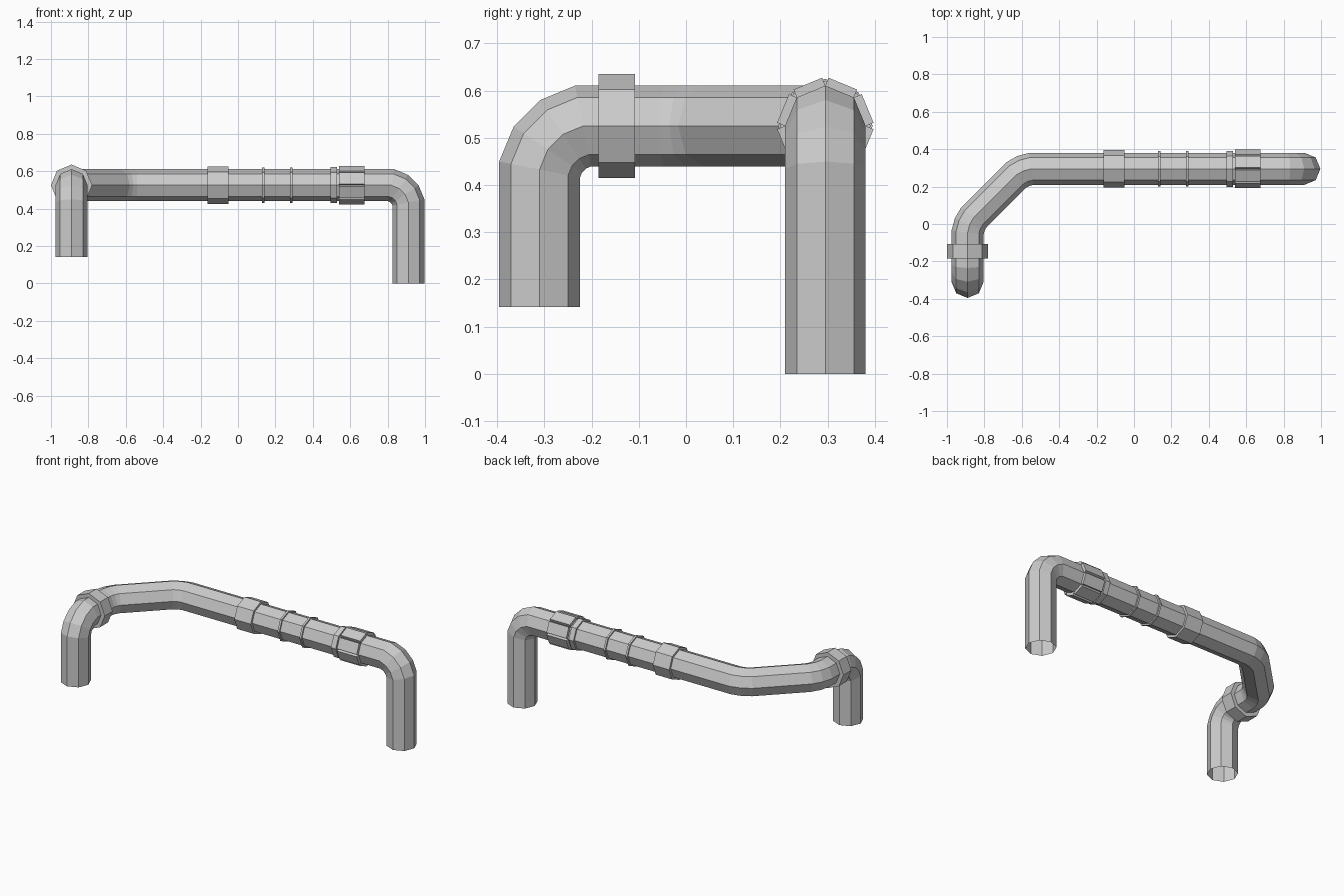
import bpy, bmesh, math
from mathutils import Vector

if "Cube" in bpy.data.objects:
    bpy.data.objects.remove(bpy.data.objects["Cube"])

R = 0.0855          # pipe radius (octagon, corners on the axes)
SIDES = 8
ZC, YB, XL, XR = 0.525, 0.295, -0.89, 0.911


def finish(name, bm):
    bmesh.ops.recalc_face_normals(bm, faces=bm.faces)
    me = bpy.data.meshes.new(name)
    bm.to_mesh(me)
    bm.free()
    ob = bpy.data.objects.new(name, me)
    bpy.context.collection.objects.link(ob)
    return ob


def bridge(bm, rings):
    for a, b in zip(rings, rings[1:]):
        for i in range(SIDES):
            j = (i + 1) % SIDES
            bm.faces.new((a[i], a[j], b[j], b[i]))


def fillet(prev, corner, nxt, rad, n):
    """n mitre points replacing a path corner with a faceted bend"""
    u, v = (prev - corner).normalized(), (nxt - corner).normalized()
    turn = math.pi - u.angle(v)
    c = corner + (u + v).normalized() * rad / math.cos(turn / 2)
    e1 = (corner + u * rad * math.tan(turn / 2) - c).normalized()
    e2 = -u
    rr = rad / math.cos(turn / n / 2)
    return [c + rr * (e1 * math.cos(t) + e2 * math.sin(t))
            for t in (turn / n * (k + 0.5) for k in range(n))]


def octagon(center, e1, e2, r):
    return [center + r * (e1 * math.cos(t) + e2 * math.sin(t))
            for t in (2 * math.pi * k / SIDES for k in range(SIDES))]


X, Y, Z = Vector((1, 0, 0)), Vector((0, 1, 0)), Vector((0, 0, 1))

# Bent pipe: mitred octagonal sweep with open ends
corners = [Vector(p) for p in (
    (XR, YB, 0), (XR, YB, ZC), (-0.597, YB, ZC),
    (XL, 0.002, ZC), (XL, -0.31, ZC), (XL, -0.31, 0.142))]
bends = {1: (0.115, 4), 2: (0.17, 3), 3: (0.17, 3), 4: (0.115, 4)}
path = [corners[0]]
for i, (rad, n) in bends.items():
    path += fillet(corners[i - 1], corners[i], corners[i + 1], rad, n)
path.append(corners[-1])

bm = bmesh.new()
pts = octagon(path[0], X, Y, R)
rings = [[bm.verts.new(p) for p in pts]]
for i in range(1, len(path)):
    d = (path[i] - path[i - 1]).normalized()
    nrm = d
    if i < len(path) - 1:
        nrm = (d + (path[i + 1] - path[i]).normalized()).normalized()
    pts = [p + d * ((path[i] - p).dot(nrm) / d.dot(nrm)) for p in pts]
    rings.append([bm.verts.new(p) for p in pts])
bridge(bm, rings)
finish("bent_pipe", bm)


def collar(name, start, axis, length, r):
    """Raised band with end walls running down to the pipe"""
    bm = bmesh.new()
    e1 = Y if axis == X else X
    rings = [[bm.verts.new(p) for p in octagon(start + axis * s, e1, Z, q)]
             for s, q in ((0, R), (0, r), (length, r), (length, R))]
    bridge(bm, rings)
    finish(name, bm)


# Bands along the bar and on the elbow
for name, x, length, r in (("wide_collar", -0.162, 0.112, 0.1),
                           ("thin_ring_left", 0.129, 0.012, 0.095),
                           ("thin_ring_right", 0.279, 0.012, 0.095),
                           ("narrow_collar", 0.495, 0.033, 0.096)):
    collar(name, Vector((x, YB, ZC)), X, length, r)
collar("elbow_collar", Vector((XL, -0.185, ZC)), Y, 0.077, 0.11)

# Plated coupling: each pipe facet raised separately, leaving grooves
bm = bmesh.new()
a = octagon(Vector((0.54, YB, ZC)), Y, Z, R)
for i in range(SIDES):
    p, q = a[i], a[(i + 1) % SIDES]
    mid = (p + q) / 2 - Vector((0.54, YB, ZC))
    up = mid.normalized() * 0.018
    along = X * 0.135
    lo = [bm.verts.new(v) for v in (p, q, q + along, p + along)]
    hi = [bm.verts.new(v.co + up) for v in lo]
    bm.faces.new(hi)
    for k in range(4):
        m = (k + 1) % 4
        bm.faces.new((lo[k], lo[m], hi[m], hi[k]))
finish("plated_coupling", bm)
